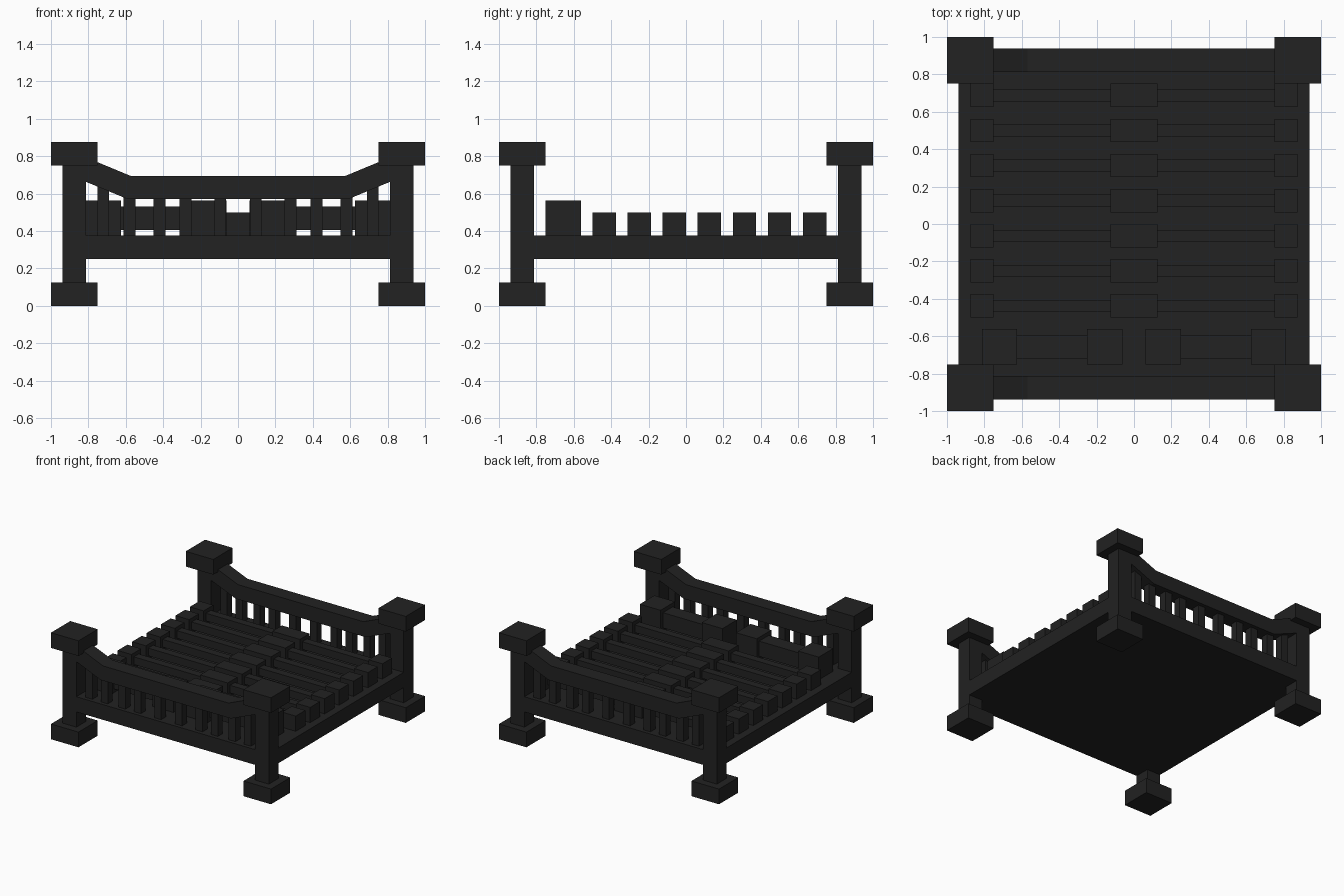
import bpy, bmesh, math

if "Cube" in bpy.data.objects:
    bpy.data.objects.remove(bpy.data.objects["Cube"])

mat = bpy.data.materials.new("charcoal")
mat.diffuse_color = (0.016, 0.016, 0.016, 1)
mat.use_nodes = True
mat.node_tree.nodes["Principled BSDF"].inputs["Base Color"].default_value = mat.diffuse_color


def make(name, verts, faces):
    me = bpy.data.meshes.new(name)
    me.from_pydata(verts, [], faces)
    bm = bmesh.new()
    bm.from_mesh(me)
    bmesh.ops.recalc_face_normals(bm, faces=bm.faces)
    bm.to_mesh(me)
    bm.free()
    me.materials.append(mat)
    ob = bpy.data.objects.new(name, me)
    bpy.context.collection.objects.link(ob)
    return ob


def prism(name, profile, y0, y1):
    """Extrude an x-z outline from y0 to y1."""
    n = len(profile)
    verts = [(x, y, z) for y in (y0, y1) for x, z in profile]
    faces = [list(range(n)), list(range(n, 2 * n))]
    faces += [(i, (i + 1) % n, n + (i + 1) % n, n + i) for i in range(n)]
    return make(name, verts, faces)


def box(name, x, y, z):
    """Box from (min, max) ranges."""
    return prism(name, [(x[0], z[0]), (x[1], z[0]), (x[1], z[1]), (x[0], z[1])], *y)


def around(c, half):
    return (c - half, c + half)


# Bed base
box("bed_base", (-0.9375, 0.9375), (-0.9375, 0.9375), (0.25, 0.375))

# Corner posts with feet and caps
for sx in (-1, 1):
    for sy in (-1, 1):
        px, py = 0.875 * sx, 0.875 * sy
        box("post", around(px, 0.0625), around(py, 0.0625), (0.125, 0.75))
        box("post_foot", around(px, 0.125), around(py, 0.125), (0, 0.125))
        box("post_cap", around(px, 0.125), around(py, 0.125), (0.75, 0.875))

# Dipped end rails with balusters
slope = math.tan(math.radians(22.5))
low, high = 0.572, 0.693
top = [(0.57, high), (0.875, high + 0.305 * slope)]
under = [(0.875, low + 0.282 * slope), (0.593, low)]
half = top + under
outline = half + [(-x, z) for x, z in reversed(half)]
for sy, label in ((-1, "front"), (1, "back")):
    prism(label + "_rail", outline, 0.875 * sy - 0.0625, 0.875 * sy + 0.0625)
    for bx in (0.095, 0.28, 0.42, 0.58, 0.72):
        for sx in (-1, 1):
            box(label + "_baluster", around(sx * bx, 0.0315),
                around(0.875 * sy, 0.0315), (0.37, 0.64))

# Slats: rod joining a centre block and two end blocks
for i in range(7):
    y = 0.6875 - 0.1875 * i
    box("slat_rod", (-0.75, 0.75), around(y, 0.0315), (0.406, 0.469))
    box("slat_centre_block", (-0.125, 0.125), around(y, 0.0625), (0.375, 0.5))
    for sx in (-1, 1):
        box("slat_end_block", around(sx * 0.8125, 0.0625), around(y, 0.0625), (0.375, 0.5))

# Two pillow supports near the front
for sx in (-1, 1):
    box("pillow_rod", around(sx * 0.4375, 0.19), around(-0.656, 0.0625), (0.406, 0.531))
    for cx in (0.156, 0.719):
        box("pillow_block", around(sx * cx, 0.094), around(-0.656, 0.094), (0.375, 0.5625))
